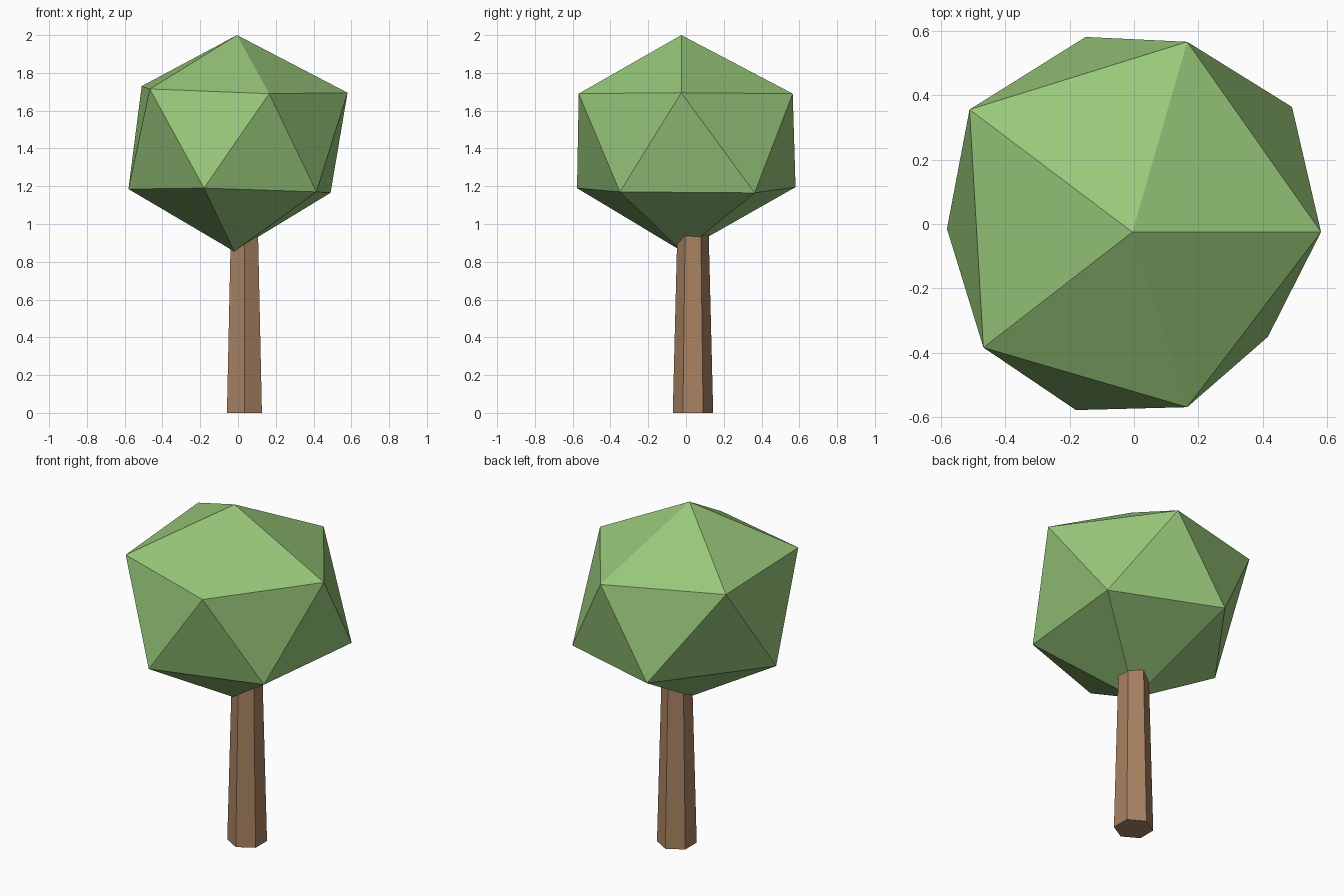
import bpy
import bmesh
import math

if "Cube" in bpy.data.objects:
    bpy.data.objects.remove(bpy.data.objects["Cube"])


def material(name, rgb):
    mat = bpy.data.materials.new(name)
    mat.diffuse_color = (*rgb, 1.0)
    mat.use_nodes = True
    mat.node_tree.nodes["Principled BSDF"].inputs["Base Color"].default_value = mat.diffuse_color
    return mat


def add_object(name, bm, mat):
    bmesh.ops.recalc_face_normals(bm, faces=bm.faces)
    mesh = bpy.data.meshes.new(name)
    bm.to_mesh(mesh)
    bm.free()
    mesh.materials.append(mat)
    obj = bpy.data.objects.new(name, mesh)
    bpy.context.collection.objects.link(obj)
    return obj


leaf_green = material("leaf green", (0.314, 0.578, 0.195))
bark_brown = material("bark brown", (0.392, 0.223, 0.122))

# Trunk: tapered hexagonal prism, its top buried in the crown
bm = bmesh.new()
rings = []
for z, radius in ((0.0, 0.107), (1.0, 0.082)):
    ring = []
    for i in range(6):
        a = math.radians(30 + 60 * i)
        ring.append(bm.verts.new((0.034 + radius * math.cos(a),
                                  0.037 + radius * math.sin(a), z)))
    rings.append(ring)
    bm.faces.new(ring)
for i in range(6):
    j = (i + 1) % 6
    bm.faces.new((rings[0][i], rings[0][j], rings[1][j], rings[1][i]))
add_object("trunk", bm, bark_brown)

# Crown: slightly irregular icosahedron, two staggered rings between two tips
bm = bmesh.new()
top = bm.verts.new((-0.005, -0.025, 2.0))
bottom = bm.verts.new((-0.02, -0.02, 0.855))
upper = [bm.verts.new(p) for p in (
    (0.58, -0.025, 1.695), (0.165, 0.565, 1.69), (-0.51, 0.355, 1.73),
    (-0.467, -0.383, 1.715), (0.165, -0.568, 1.69))]
lower = [bm.verts.new(p) for p in (
    (0.49, 0.363, 1.165), (-0.15, 0.58, 1.195), (-0.58, -0.015, 1.185),
    (-0.18, -0.577, 1.19), (0.415, -0.35, 1.17))]
for i in range(5):
    j = (i + 1) % 5
    bm.faces.new((top, upper[i], upper[j]))
    bm.faces.new((upper[i], lower[i], upper[j]))
    bm.faces.new((lower[i], lower[j], upper[j]))
    bm.faces.new((bottom, lower[j], lower[i]))
add_object("crown", bm, leaf_green)
